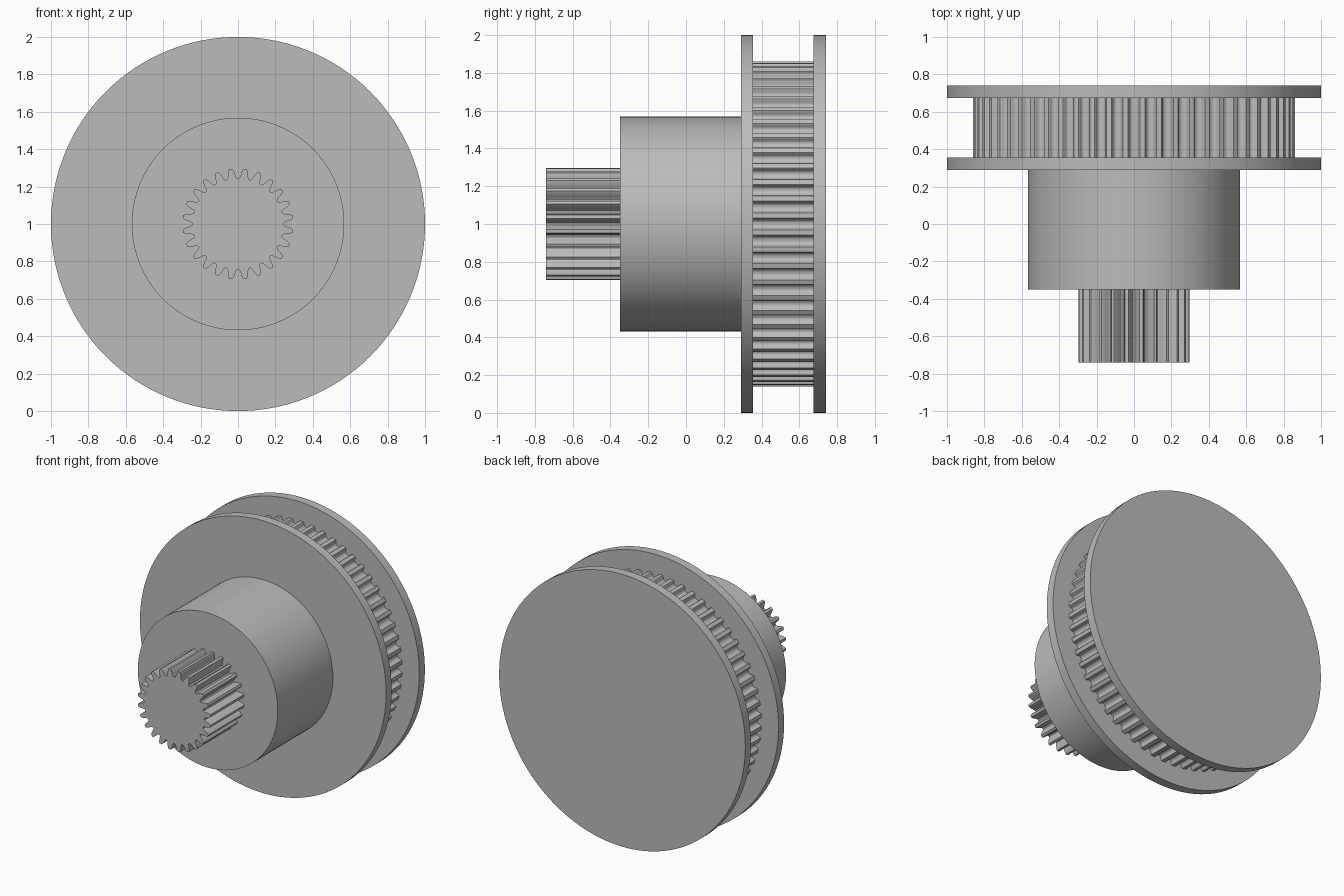
import bpy
import bmesh
from math import sin, cos, radians

if "Cube" in bpy.data.objects:
    bpy.data.objects.remove(bpy.data.objects["Cube"], do_unlink=True)

AXIS_HEIGHT = 1.0

metal = bpy.data.materials.new("plain grey")
metal.use_nodes = True
grey = (0.5, 0.5, 0.5, 1)
metal.diffuse_color = grey
metal.node_tree.nodes["Principled BSDF"].inputs["Base Color"].default_value = grey


def extrude_profile(name, polar, y_front, y_back):
    """Solid from a closed outline of (angle in degrees, radius) along y."""
    bm = bmesh.new()
    ring = [bm.verts.new((r * sin(radians(a)), y_front, AXIS_HEIGHT + r * cos(radians(a))))
            for a, r in polar]
    face = bm.faces.new(ring)
    grown = bmesh.ops.extrude_face_region(bm, geom=[face], use_keep_orig=True)
    moved = [g for g in grown["geom"] if isinstance(g, bmesh.types.BMVert)]
    bmesh.ops.translate(bm, verts=moved, vec=(0, y_back - y_front, 0))
    bmesh.ops.recalc_face_normals(bm, faces=bm.faces)
    mesh = bpy.data.meshes.new(name)
    bm.to_mesh(mesh)
    bm.free()
    mesh.materials.append(metal)
    obj = bpy.data.objects.new(name, mesh)
    bpy.context.collection.objects.link(obj)
    bpy.ops.object.select_all(action="DESELECT")
    obj.select_set(True)
    bpy.context.view_layer.objects.active = obj
    bpy.ops.object.shade_smooth_by_angle(angle=radians(30))
    return obj


def disc(name, radius, y_front, y_back, sides=128):
    outline = [(360 * i / sides, radius) for i in range(sides)]
    return extrude_profile(name, outline, y_front, y_back)


def toothed(name, teeth, half_gap, y_front, y_back):
    """Repeat a gap, mirrored from its centre to its rim, round the axis."""
    gap = [(-a, r) for a, r in reversed(half_gap) if a > 0] + half_gap
    outline = [(360 * i / teeth + a, r) for i in range(teeth) for a, r in gap]
    return extrude_profile(name, outline, y_front, y_back)


# Spur pinion: rounded roots and curved flanks
pinion_gap = [(0, 0.243), (1.3, 0.244), (2.2, 0.25), (3.0, 0.26),
              (3.75, 0.274), (4.7, 0.286), (5.85, 0.297)]
toothed("pinion", 24, pinion_gap, -0.74, -0.35)

# Plain hub between the pinion and the pulley
disc("hub", 0.568, -0.35, 0.29)

# Belt pulley with round-bottomed grooves between two flanges
belt_gap = [(0, 0.828), (0.6, 0.829), (1.1, 0.832), (1.5, 0.839),
            (1.7, 0.85), (1.85, 0.858), (2.1, 0.862)]
toothed("belt_pulley", 60, belt_gap, 0.355, 0.675)
disc("front_flange", 1.0, 0.29, 0.355)
disc("back_flange", 1.0, 0.675, 0.74)
